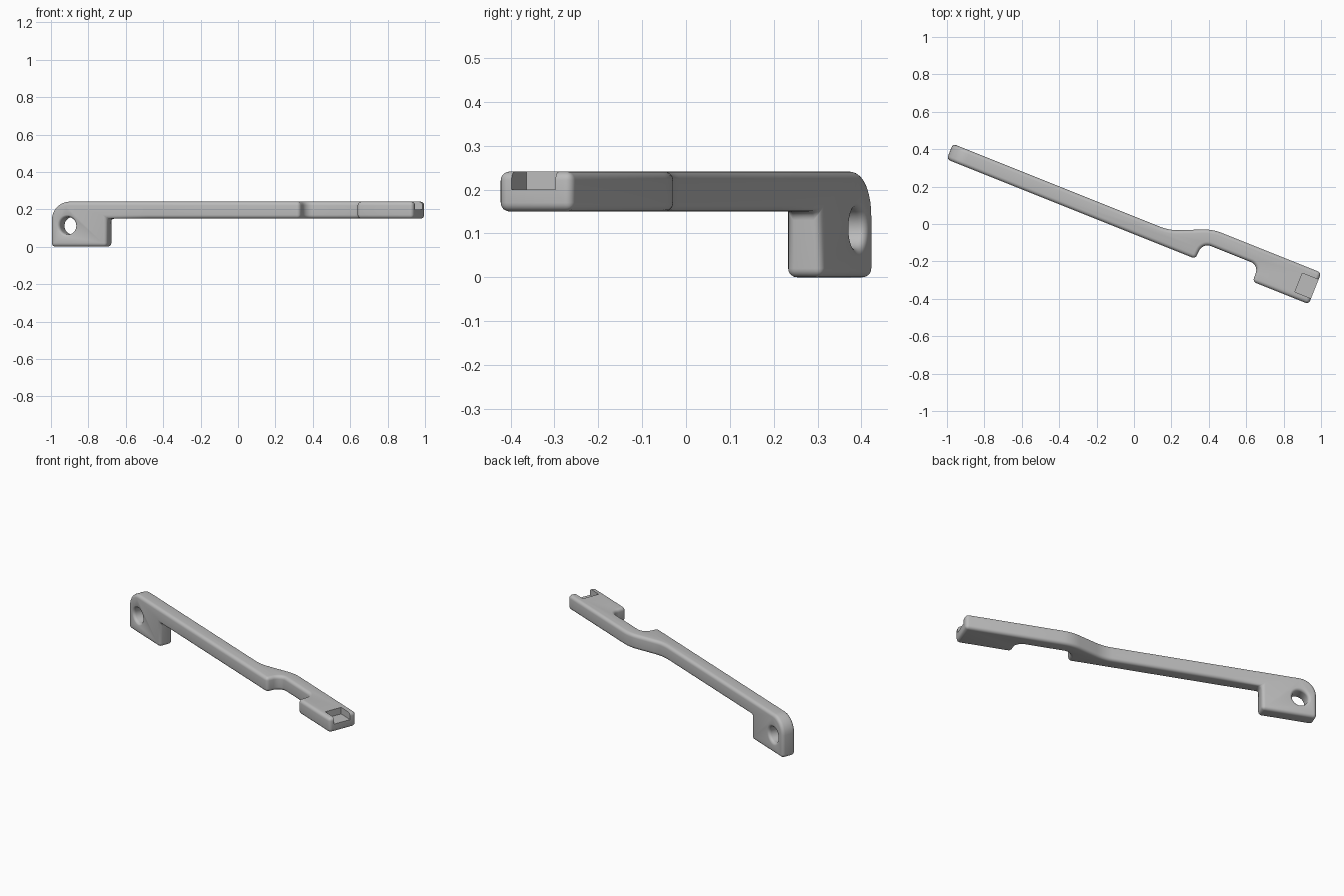
import bpy, bmesh, math
from mathutils import Matrix, Vector

if "Cube" in bpy.data.objects:
    bpy.data.objects.remove(bpy.data.objects["Cube"], do_unlink=True)

BACK, FRONT = 0.045, -0.044      # thickness of the straight bar
LOW, HIGH = 0.15, 0.241          # underside and top of the bar
SEAM = -0.5                      # where the foot piece meets the bar piece
EDGE = 0.02                      # rounding of all outer edges

grey = bpy.data.materials.new("plain grey")
grey.use_nodes = True
grey.diffuse_color = (0.5, 0.5, 0.5, 1)
grey.node_tree.nodes["Principled BSDF"].inputs["Base Color"].default_value = (0.5, 0.5, 0.5, 1)


def rounded(corners, steps=8):
    """Outline with an arc at each corner (a, b, radius)."""
    out = []
    for i, (a, b, r) in enumerate(corners):
        p = Vector((a, b))
        if r == 0:
            out.append(p)
            continue
        d0 = (Vector(corners[i - 1][:2]) - p).normalized()
        d1 = (Vector(corners[(i + 1) % len(corners)][:2]) - p).normalized()
        half = d0.angle(d1) / 2
        centre = p + (d0 + d1).normalized() * (r / math.sin(half))
        start = p + d0 * (r / math.tan(half)) - centre
        end = p + d1 * (r / math.tan(half)) - centre
        turn = start.angle_signed(end)
        for k in range(steps + 1):
            out.append(centre + Matrix.Rotation(-turn * k / steps, 2) @ start)
    return out


def extrude(bm, outline, place, low, high):
    rings = [[bm.verts.new(place(p, h)) for p in outline] for h in (low, high)]
    for ring in rings:
        bm.faces.new(ring)
    for i in range(len(outline)):
        bm.faces.new((rings[0][i - 1], rings[0][i], rings[1][i], rings[1][i - 1]))


def make_object(name, bm):
    bmesh.ops.recalc_face_normals(bm, faces=bm.faces[:])
    mesh = bpy.data.meshes.new(name)
    bm.to_mesh(mesh)
    bm.free()
    mesh.materials.append(grey)
    obj = bpy.data.objects.new(name, mesh)
    bpy.context.collection.objects.link(obj)
    return obj


def cut(obj, cutter):
    mod = obj.modifiers.new("cut", 'BOOLEAN')
    mod.operation, mod.solver, mod.object = 'DIFFERENCE', 'EXACT', cutter
    bpy.context.view_layer.objects.active = obj
    bpy.ops.object.modifier_apply(modifier=mod.name)
    bpy.data.objects.remove(cutter, do_unlink=True)


# Foot: side profile with a rounded heel
foot = rounded([(-1.06, 0, 0), (-0.74, 0, 0), (-0.74, LOW, 0), (SEAM, LOW, 0),
                (SEAM, HIGH, 0), (-1.06, HIGH, 0.1)])
# Bar: plan profile with the offset bend, thumb bump and wide head
bar = rounded([(SEAM, FRONT, 0), (0.372, FRONT, 0), (0.377, 0.05, 0.05), (0.698, 0.05, 0.045),
               (0.702, FRONT, 0), (1.025, FRONT, 0), (1.025, 0.137, 0),
               (0.399, 0.137, 0.25), (0.186, BACK, 0.25), (SEAM, BACK, 0)])

bm = bmesh.new()
extrude(bm, foot, lambda p, h: (p.x, h, p.y), FRONT, BACK)
extrude(bm, bar, lambda p, h: (p.x, p.y, h), LOW, HIGH)
# Weld the two pieces, then round every sharp edge
inner = [f for f in bm.faces if all(abs(v.co.x - SEAM) < 1e-5 for v in f.verts)]
bmesh.ops.delete(bm, geom=inner, context='FACES')
bmesh.ops.remove_doubles(bm, verts=bm.verts[:], dist=1e-4)
bmesh.ops.recalc_face_normals(bm, faces=bm.faces[:])
sharp = [e for e in bm.edges if e.calc_face_angle(0) > math.radians(40)]
bmesh.ops.bevel(bm, geom=sharp, offset=EDGE, segments=5, profile=0.5, affect='EDGES')
lever = make_object("lever_arm", bm)

# Pivot hole with flared rims
FLARE, BORE, SIDES = 0.018, 0.046, 40
rim = [(BORE + FLARE * (1 - math.cos(t)), BACK - FLARE + FLARE * math.sin(t))
       for t in [math.pi / 2 * k / 6 for k in range(7)]]
rim.append((BORE + FLARE, 0.1))
profile = [(r, -y) for r, y in reversed(rim)] + rim
bm = bmesh.new()
rings = []
for r, y in profile:
    rings.append([bm.verts.new((-0.964 + r * math.cos(a), y, 0.112 + r * math.sin(a)))
                  for a in [math.tau * k / SIDES for k in range(SIDES)]])
for low, high in zip(rings, rings[1:]):
    for i in range(SIDES):
        bm.faces.new((low[i - 1], low[i], high[i], high[i - 1]))
bm.faces.new(rings[0])
bm.faces.new(rings[-1])
cut(lever, make_object("pivot_cutter", bm))

# Square notch in the top of the head, open at the end
bm = bmesh.new()
notch = [Vector(p) for p in ((0.932, -0.011), (1.1, -0.011), (1.1, 0.097), (0.932, 0.097))]
extrude(bm, notch, lambda p, h: (p.x, p.y, h), 0.2, 0.3)
cut(lever, make_object("notch_cutter", bm))

# Swing the arm to its resting angle and centre it
lever.data.transform(Matrix.Rotation(math.radians(-21.8), 4, 'Z'))
for axis in (0, 1):
    values = [v.co[axis] for v in lever.data.vertices]
    shift = Vector((0, 0, 0))
    shift[axis] = -(min(values) + max(values)) / 2
    lever.data.transform(Matrix.Translation(shift))

lever.select_set(True)
bpy.context.view_layer.objects.active = lever
bpy.ops.object.shade_smooth_by_angle(angle=math.radians(30))
